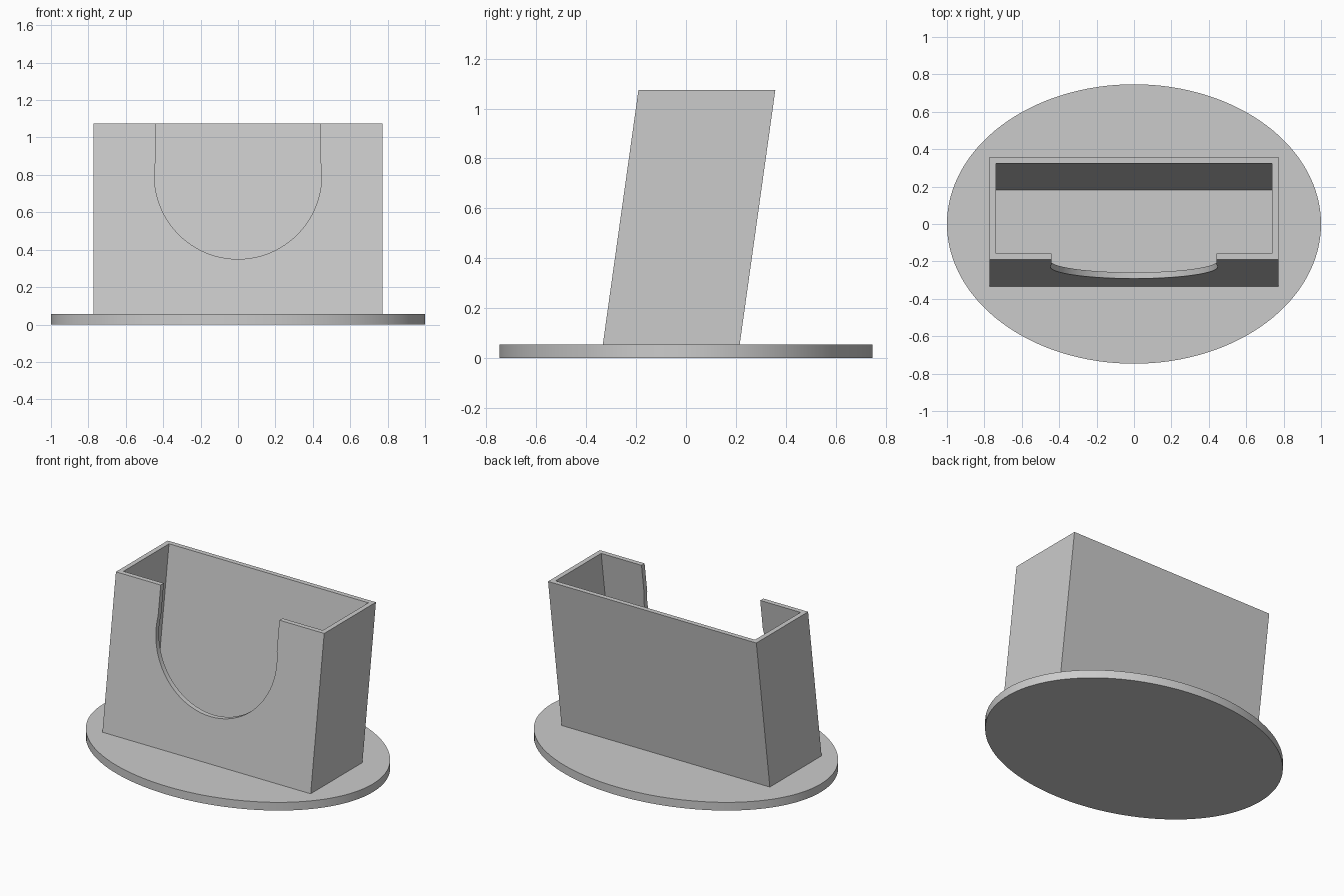
import bpy
import bmesh
from math import radians
from mathutils import Matrix

cube = bpy.data.objects.get("Cube")
if cube:
    bpy.data.objects.remove(cube)

BASE_TOP, TOP = 0.055, 1.075
LEAN = 0.14            # backward shift per unit of height
WALL = 0.033

grey = bpy.data.materials.new("plain_grey")
grey.use_nodes = True
grey.diffuse_color = (0.6, 0.6, 0.6, 1)
grey.node_tree.nodes["Principled BSDF"].inputs["Base Color"].default_value = (0.6, 0.6, 0.6, 1)


def add_object(name, bm):
    mesh = bpy.data.meshes.new(name)
    bm.to_mesh(mesh)
    bm.free()
    mesh.materials.append(grey)
    obj = bpy.data.objects.new(name, mesh)
    bpy.context.collection.objects.link(obj)
    return obj


def box(name, lo, hi, lean=0.0):
    """Box between two corners, sheared along y as it rises from the base."""
    bm = bmesh.new()
    bmesh.ops.create_cube(bm, size=1)
    for v in bm.verts:
        v.co = [lo[i] + (v.co[i] + 0.5) * (hi[i] - lo[i]) for i in range(3)]
        v.co.y += lean * (v.co.z - BASE_TOP)
    return add_object(name, bm)


def cylinder(name, radius, depth, matrix, segments=128):
    bm = bmesh.new()
    bmesh.ops.create_cone(bm, cap_ends=True, segments=segments, radius1=radius,
                          radius2=radius, depth=depth, matrix=matrix)
    return add_object(name, bm)


def activate(obj):
    bpy.ops.object.select_all(action='DESELECT')
    obj.select_set(True)
    bpy.context.view_layer.objects.active = obj


def cut(obj, cutter):
    """Subtract the cutter and discard it."""
    cutter.hide_render = True
    mod = obj.modifiers.new("cut", 'BOOLEAN')
    mod.operation = 'DIFFERENCE'
    mod.solver = 'EXACT'
    mod.object = cutter
    activate(obj)
    bpy.ops.object.modifier_apply(modifier=mod.name)
    bpy.data.objects.remove(cutter)


# Oval foot plate
base = cylinder("oval_base", 1, BASE_TOP,
                Matrix.Translation((0, 0, BASE_TOP / 2)) @ Matrix.Diagonal((1, 0.747, 1, 1)))

# Leaning open-topped holder, its walls sunk slightly into the plate
W, FRONT, BACK = 0.772, -0.333, 0.215
holder = box("leaning_holder", (-W, FRONT, 0.03), (W, BACK, TOP), LEAN)
cut(holder, box("hollow_cutter", (-W + WALL, FRONT + WALL, -0.1),
                (W - WALL, BACK - WALL, TOP + 0.2), LEAN))

# Round-bottomed notch through the front wall only
notch_z, notch_r, slot = 0.797, 0.447, 0.44
cut(holder, cylinder("round_notch_cutter", notch_r, 0.6,
                     Matrix.Translation((0, -0.3, notch_z)) @ Matrix.Rotation(radians(90), 4, 'X')))
cut(holder, box("slot_cutter", (-slot, -0.6, notch_z), (slot, 0, TOP + 0.2)))

for obj in (base, holder):
    activate(obj)
    bpy.ops.object.shade_smooth_by_angle(angle=radians(30))
